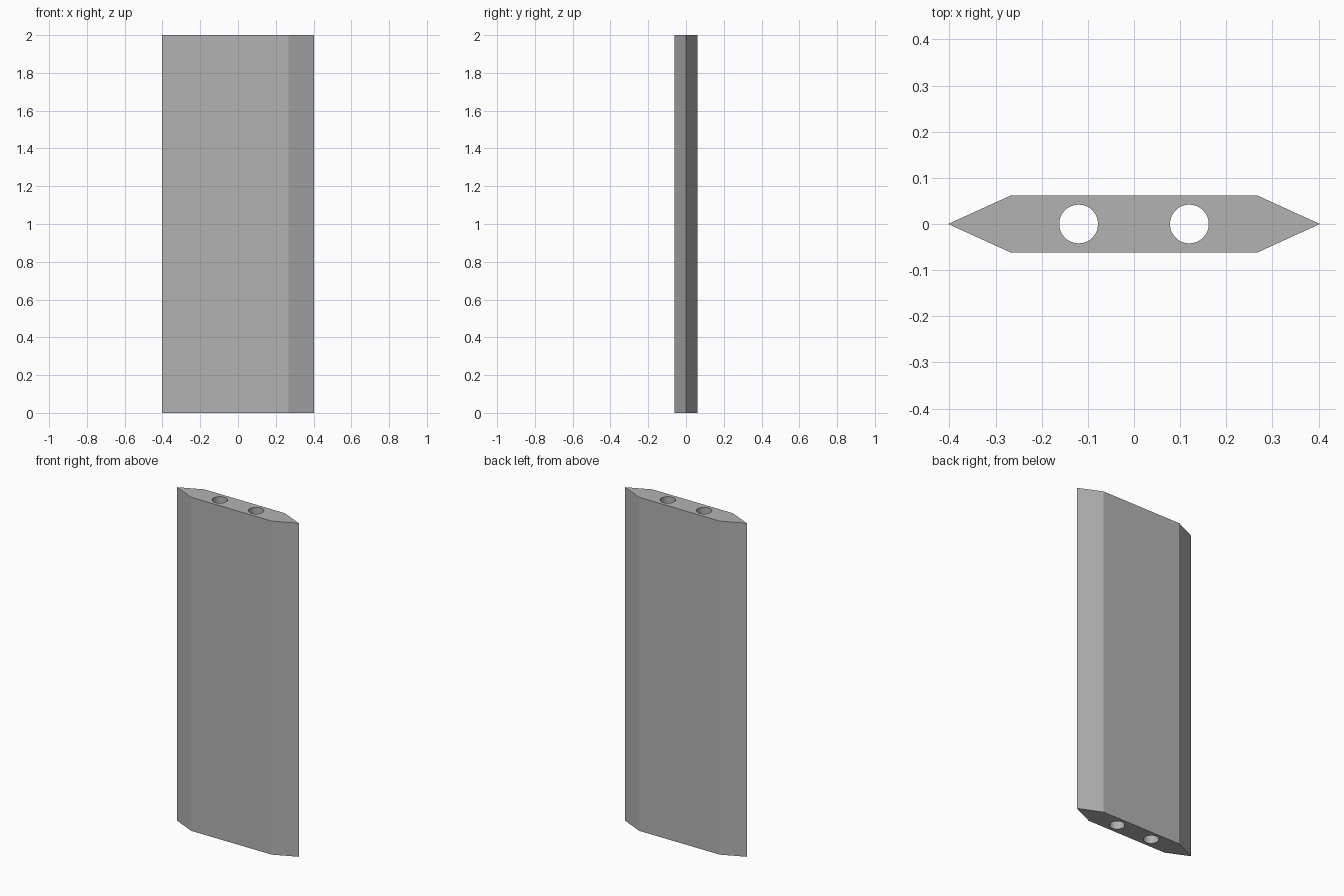
import bpy
import bmesh

cube = bpy.data.objects.get("Cube")
if cube:
    bpy.data.objects.remove(cube, do_unlink=True)

HEIGHT = 2.0
HALF_WIDTH, FLAT_HALF, HALF_DEPTH = 0.403, 0.267, 0.062
HOLE_X, HOLE_RADIUS = 0.12, 0.042

grey = bpy.data.materials.new("plain grey")
grey.use_nodes = True
colour = (0.45, 0.45, 0.45, 1)
grey.diffuse_color = colour
grey.node_tree.nodes["Principled BSDF"].inputs["Base Color"].default_value = colour

# Blade: pointed hexagonal outline raised to full height
outline = [(-HALF_WIDTH, 0), (-FLAT_HALF, -HALF_DEPTH), (FLAT_HALF, -HALF_DEPTH),
           (HALF_WIDTH, 0), (FLAT_HALF, HALF_DEPTH), (-FLAT_HALF, HALF_DEPTH)]
bm = bmesh.new()
base = bm.faces.new([bm.verts.new((x, y, 0)) for x, y in outline])
raised = bmesh.ops.extrude_face_region(bm, geom=[base], use_keep_orig=True)
top = [v for v in raised["geom"] if isinstance(v, bmesh.types.BMVert)]
bmesh.ops.translate(bm, verts=top, vec=(0, 0, HEIGHT))
bmesh.ops.recalc_face_normals(bm, faces=bm.faces)
mesh = bpy.data.meshes.new("blade_panel")
bm.to_mesh(mesh)
bm.free()
blade = bpy.data.objects.new("blade_panel", mesh)
bpy.context.collection.objects.link(blade)
mesh.materials.append(grey)

# Two round holes bored through the full height
for side, x in (("right", -HOLE_X), ("left", HOLE_X)):
    bpy.ops.mesh.primitive_cylinder_add(vertices=48, radius=HOLE_RADIUS,
                                        depth=HEIGHT + 0.2, location=(x, 0, HEIGHT / 2))
    cutter = bpy.context.object
    cutter.name = side + "_hole_cutter"
    cutter.data.materials.append(grey)
    cut = blade.modifiers.new(side + "_hole", "BOOLEAN")
    cut.operation = "DIFFERENCE"
    cut.solver = "EXACT"
    cut.object = cutter
    bpy.context.view_layer.objects.active = blade
    bpy.ops.object.modifier_apply(modifier=cut.name)
    bpy.data.objects.remove(cutter, do_unlink=True)

# Smooth the bores while keeping the outer corners sharp
bpy.ops.object.select_all(action="DESELECT")
blade.select_set(True)
bpy.context.view_layer.objects.active = blade
bpy.ops.object.shade_smooth_by_angle(angle=0.35)
